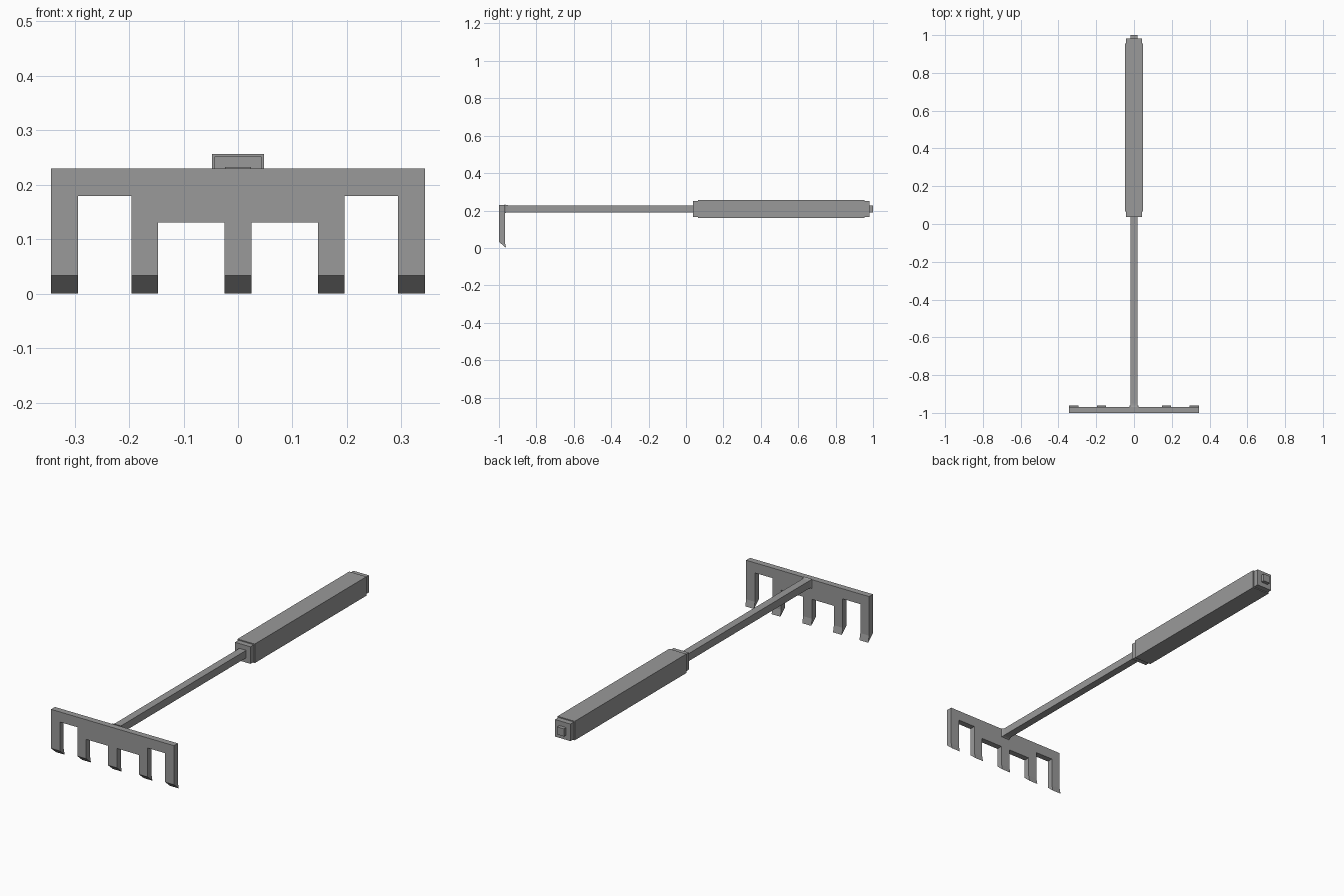
import bpy
import bmesh
from mathutils import Vector

cube = bpy.data.objects.get("Cube")
if cube:
    bpy.data.objects.remove(cube, do_unlink=True)

grey = bpy.data.materials.new("plain grey")
colour = (0.32, 0.32, 0.32, 1)
grey.diffuse_color = colour
grey.use_nodes = True
grey.node_tree.nodes["Principled BSDF"].inputs["Base Color"].default_value = colour

AXIS_Z = 0.209


def finish(name, bm):
    bmesh.ops.recalc_face_normals(bm, faces=bm.faces)
    mesh = bpy.data.meshes.new(name)
    bm.to_mesh(mesh)
    bm.free()
    mesh.materials.append(grey)
    bpy.context.collection.objects.link(bpy.data.objects.new(name, mesh))


def square_loft(name, sections):
    """Loft square sections (y, half size) along the tool's axis."""
    bm = bmesh.new()
    rings = [[bm.verts.new((sx * h, y, AXIS_Z + sz * h))
              for sx, sz in ((-1, -1), (1, -1), (1, 1), (-1, 1))]
             for y, h in sections]
    for a, b in zip(rings, rings[1:]):
        for i in range(4):
            j = (i + 1) % 4
            bm.faces.new((a[i], a[j], b[j], b[i]))
    bm.faces.new(rings[0])
    bm.faces.new(rings[-1])
    finish(name, bm)


# Shaft runs right through the grip, with a slight flare at the head
square_loft("shaft", [(-0.97, 0.024), (-0.962, 0.02), (-0.95, 0.019), (1.0, 0.019)])

# Grip with a small step at each end
square_loft("grip", [(0.038, 0.043), (0.065, 0.043), (0.065, 0.048),
                     (0.955, 0.048), (0.955, 0.043), (0.982, 0.043)])

# Rake head: half outline, mirrored, then extruded to a plate
FRONT, BACK, TIP_BACK = -1.0, -0.969, -0.962
TOP, BEND = 0.23, 0.033
half = [(0.025, BEND), (0.025, 0.131), (0.147, 0.131), (0.147, BEND),
        (0.196, BEND), (0.196, 0.179), (0.294, 0.179), (0.294, BEND),
        (0.343, BEND), (0.343, TOP)]
outline = half + [(-x, z) for x, z in reversed(half)]

bm = bmesh.new()
plate = bm.faces.new([bm.verts.new((x, FRONT, z)) for x, z in outline])
new = bmesh.ops.extrude_face_region(bm, geom=[plate])["geom"]
bmesh.ops.translate(bm, vec=(0, BACK - FRONT, 0),
                    verts=[v for v in new if isinstance(v, bmesh.types.BMVert)])

# Bevelled tooth tips, kicked slightly backwards
ends = [f for f in bm.faces if all(abs(v.co.z - BEND) < 1e-4 for v in f.verts)]
for face in ends:
    corners = sorted(face.verts, key=lambda v: (v.co.x, v.co.y))
    f1, b1, f2, b2 = corners
    t1, t2 = [bm.verts.new(Vector((v.co.x, TIP_BACK, 0))) for v in (f1, f2)]
    bm.faces.remove(face)
    for quad in ((f1, f2, t2, t1), (b1, b2, t2, t1), (f1, b1, t1), (f2, b2, t2)):
        bm.faces.new(quad)
finish("rake_head", bm)
